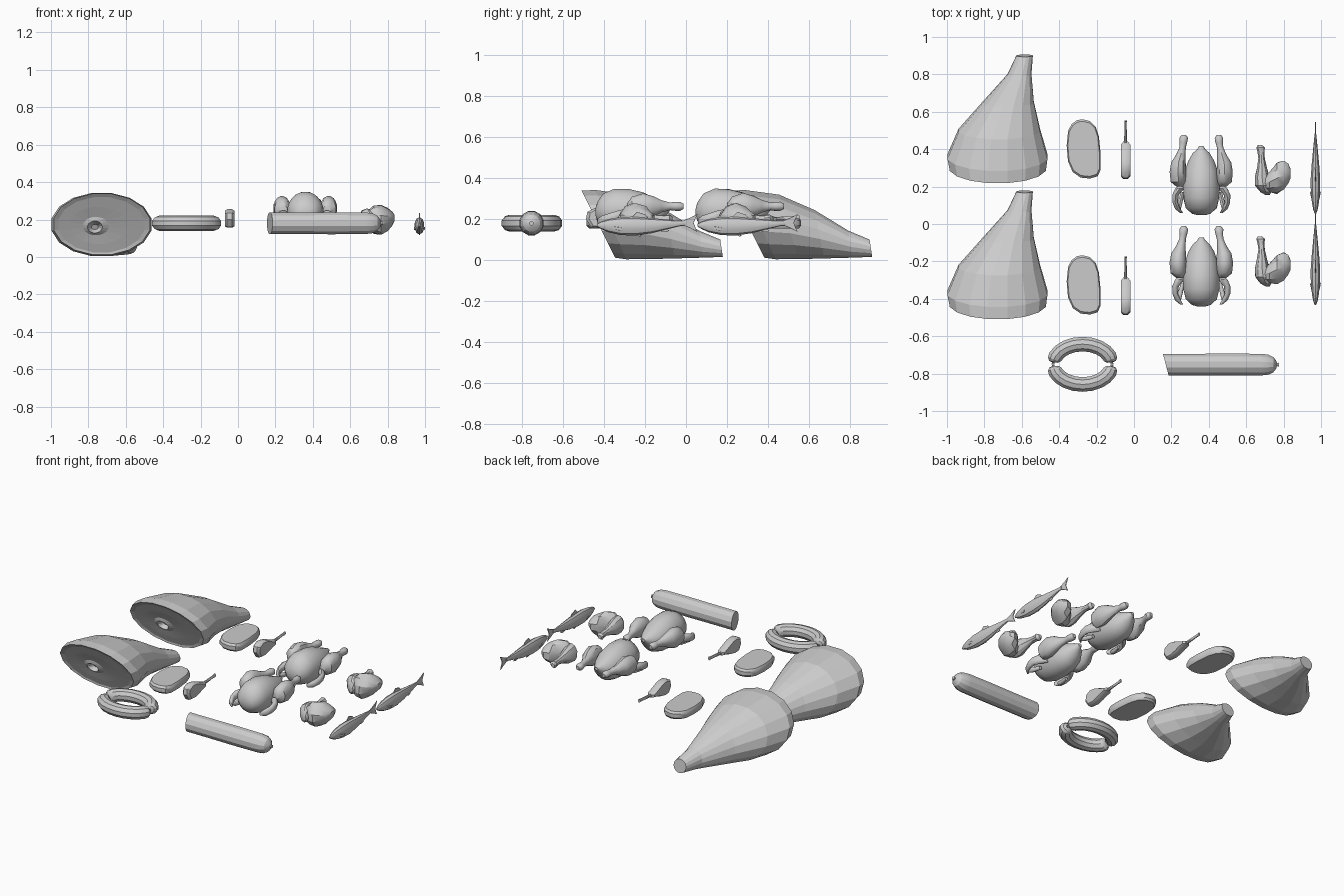
import bpy, bmesh, math, random
from mathutils import Vector

random.seed(4)
UP = Vector((0, 0, 1))


def bridge(bm, rings):
    n = len(rings[0])
    for a, b in zip(rings, rings[1:]):
        for i in range(n):
            j = (i + 1) % n
            bm.faces.new((a[i], a[j], b[j], b[i]))
    bm.faces.new(rings[0][::-1])
    bm.faces.new(rings[-1])


def loft(bm, stations, n=12, side=None, jitter=0.0):
    """Skin elliptical rings; station = x, y, z, half width, half height, optional slant."""
    pts = [Vector(s[:3]) for s in stations]
    rings = []
    for i, s in enumerate(stations):
        t = pts[min(i + 1, len(pts) - 1)] - pts[max(i - 1, 0)]
        sd = Vector(side) if side else t.cross(UP).normalized()
        up = Vector((0, -s[5], 1)) if len(s) > 5 else (UP if side else sd.cross(t).normalized())
        ring = []
        for k in range(n):
            a = 2 * math.pi * (k + 0.5) / n
            r = 1 + random.uniform(-jitter, jitter)
            ring.append(bm.verts.new(pts[i] + sd * s[3] * r * math.cos(a) + up * s[4] * r * math.sin(a)))
        rings.append(ring)
    bridge(bm, rings)


def slab(bm, outline, normal, thick, inset=0.88):
    """Flat cut with rounded rim."""
    pts = [Vector(p) for p in outline]
    c = sum(pts, Vector()) / len(pts)
    nrm = Vector(normal)
    rings = [[bm.verts.new(c + (p - c) * f + nrm * thick * d) for p in pts]
             for d, f in ((-.5, inset), (-.25, 1), (.25, 1), (.5, inset))]
    bridge(bm, rings)


def blob(bm, c, r, u=12, v=8, jitter=0.0):
    res = bmesh.ops.create_uvsphere(bm, u_segments=u, v_segments=v, radius=1)
    for vert in res['verts']:
        f = 1 + random.uniform(-jitter, jitter)
        vert.co = Vector([c[i] + vert.co[i] * r[i] * f for i in range(3)])


def finish(bm, name, dy=0.0, angle=None):
    bmesh.ops.recalc_face_normals(bm, faces=bm.faces[:])
    bmesh.ops.translate(bm, verts=bm.verts[:], vec=(0, dy, 0))
    me = bpy.data.meshes.new(name)
    bm.to_mesh(me)
    bm.free()
    ob = bpy.data.objects.new(name, me)
    bpy.context.collection.objects.link(ob)
    if angle:
        bpy.ops.object.select_all(action='DESELECT')
        ob.select_set(True)
        bpy.context.view_layer.objects.active = ob
        bpy.ops.object.shade_smooth_by_angle(angle=math.radians(angle))


# Ham: bone recess, cut face, then body tapering to the shank
def ham(name, dy):
    bm = bmesh.new()
    loft(bm, [(-.765, .345, .16, .018, .014, .5), (-.765, .31, .16, .04, .032, .5),
              (-.76, .318, .165, .07, .05, .5), (-.745, .312, .168, .16, .10, .5),
              (-.73, .308, .172, .235, .15, .5), (-.728, .30, .175, .262, .166, .5),
              (-.73, .36, .173, .272, .172, .45), (-.72, .50, .162, .222, .16, .3),
              (-.672, .65, .126, .139, .12, .2), (-.612, .80, .078, .065, .067, .15),
              (-.585, .90, .058, .045, .043, .15)], 16, side=(1, 0, 0))
    finish(bm, name, dy)


# Steak: thin kidney-shaped slab
def steak(name, dy):
    bm = bmesh.new()
    o = [(-.332, .535), (-.305, .555), (-.275, .56), (-.235, .55), (-.205, .52), (-.188, .47), (-.178, .37),
         (-.178, .29), (-.195, .255), (-.235, .243), (-.285, .248), (-.327, .277), (-.353, .335),
         (-.36, .42), (-.352, .50)]
    slab(bm, [(x, y, .18) for x, y in o], (0, 0, 1), .05, .93)
    finish(bm, name, dy, 30)


# Chop: upright teardrop of meat with a rib bone
def chop(name, dy):
    bm = bmesh.new()
    o = [(.24, .20), (.247, .235), (.285, .255), (.33, .25), (.37, .235), (.41, .218), (.44, .208),
         (.44, .19), (.40, .182), (.36, .168), (.31, .156), (.265, .16)]
    slab(bm, [(-.045, y, z) for y, z in o], (1, 0, 0), .05, .85)
    loft(bm, [(-.045, .38, .20, .012, .012), (-.045, .46, .202, .008, .01),
              (-.045, .53, .208, .006, .009), (-.045, .552, .21, .007, .012)], 8)
    finish(bm, name, dy, 35)


# Whole bird: body, mirrored legs and wings
def bird(name, dy, n, jitter):
    bm = bmesh.new()
    prof = [(.047, .02, .22, .25), (.055, .05, .19, .28), (.085, .083, .16, .325), (.14, .097, .14, .348),
            (.21, .098, .135, .347), (.28, .09, .14, .33), (.34, .07, .16, .30), (.38, .045, .20, .285),
            (.40, .022, .23, .275), (.417, .012, .25, .27)]
    loft(bm, [(.36, y, (b + t) / 2, w, (t - b) / 2) for y, w, b, t in prof], n, (1, 0, 0), jitter)
    for s in (-1, 1):
        def limb(path):
            loft(bm, [(.36 + s * x, y, z, w, h) for x, y, z, w, h in path], max(10, n // 2), (1, 0, 0), jitter)
        limb([(.115, .20, .25, .02, .025), (.122, .225, .255, .043, .055), (.125, .28, .26, .046, .066),
              (.122, .33, .262, .04, .05), (.110, .37, .262, .026, .03), (.10, .41, .262, .018, .019),
              (.096, .435, .262, .021, .022), (.094, .46, .262, .024, .022), (.094, .477, .262, .012, .012)])
        limb([(.085, .225, .21, .015, .015), (.115, .19, .22, .026, .03), (.138, .155, .215, .018, .026),
              (.140, .115, .205, .015, .024), (.125, .08, .195, .016, .022), (.105, .058, .19, .008, .012)])
        limb([(.12, .07, .19, .008, .01), (.115, .11, .18, .014, .016), (.10, .17, .175, .01, .012)])
    finish(bm, name, dy, 40)


# Leg quarter: drumstick plus thigh
def quarter(name, dy):
    bm = bmesh.new()
    loft(bm, [(.673, .422, .20, .012, .012), (.677, .408, .20, .024, .022), (.679, .385, .20, .019, .019),
              (.682, .35, .20, .018, .02), (.684, .30, .20, .028, .036), (.685, .25, .20, .040, .055),
              (.69, .205, .20, .044, .06), (.705, .17, .195, .03, .04), (.715, .155, .19, .012, .015)],
         10, (1, 0, 0), .04)
    loft(bm, [(.69, .215, .20, .035, .045), (.725, .225, .20, .055, .075), (.765, .245, .197, .085, .08),
              (.80, .26, .2, .08, .06), (.825, .27, .205, .055, .036), (.838, .27, .21, .025, .014)],
         10, (0, 1, 0), .06)
    finish(bm, name, dy, 30)


# Fish: slim body, forked tail, fins
def fish(name, dy):
    bm = bmesh.new()
    body = [(.055, .17, .004, .006), (.075, .17, .012, .018), (.11, .168, .019, .032), (.17, .166, .026, .044),
            (.24, .166, .027, .046), (.32, .168, .021, .037), (.40, .174, .013, .023), (.46, .179, .007, .013),
            (.485, .181, .004, .013)]
    loft(bm, [(.97, y, z, w, h) for y, z, w, h in body], 10, (1, 0, 0))
    for o in ([(.475, .17), (.51, .155), (.542, .138), (.525, .182), (.545, .225), (.51, .207), (.475, .193)],
              [(.22, .205), (.25, .235), (.29, .222), (.31, .20)],
              [(.22, .13), (.25, .13), (.275, .117), (.26, .116)],
              [(.35, .145), (.39, .16), (.405, .142), (.385, .136)]):
        slab(bm, [(.97, y, z) for y, z in o], (1, 0, 0), .005, .97)
    for s in (-1, 1):
        slab(bm, [(.97 + s * x, y, z) for x, y, z in
                  ((.019, .13, .165), (.029, .175, .158), (.027, .17, .143), (.02, .135, .15))], (1, 0, 0), .003)
    finish(bm, name, dy, 30)


for tag, d, d2 in (("back", 0, 0), ("front", -.727, -.488)):
    ham(tag + "_ham", d)
    steak(tag + "_steak", d)
    chop(tag + "_chop", d)
    bird(tag + "_whole_bird", d2, 16 if d == 0 else 32, .03 if d == 0 else 0)
    quarter(tag + "_leg_quarter", d2)
    fish(tag + "_fish", d2)

# Sausage ring: two arced links with pinched ends
for tag, s in (("back", 1), ("front", -1)):
    bm = bmesh.new()
    st = []
    radii = [.009, .006, .024, .036] + [.041] * 9 + [.036, .024, .006, .009]
    angs = [1, 5, 7, 13] + [22 + 17 * i for i in range(9)] + [167, 173, 175, 179]
    for a, r in zip(angs, radii):
        a = math.radians(a)
        st.append((-.275 + .157 * math.cos(a), -.75 + s * .108 * math.sin(a), .18, r, r))
    loft(bm, st, 10)
    finish(bm, tag + "_sausage_link", 0, 25)

# Salami: slanted cut end, rounded tied end
bm = bmesh.new()
loft(bm, [(x, -.752, .18, r, r) for x, r in
          ((.17, .06), (.32, .06), (.50, .061), (.68, .06), (.72, .055), (.745, .042), (.76, .022),
           (.764, .008), (.775, .011))], 12, (0, 1, 0))
for v in bm.verts:
    if v.co.x < .2:
        v.co.x -= (v.co.y + .752) * .26
finish(bm, "salami", 0, 25)
